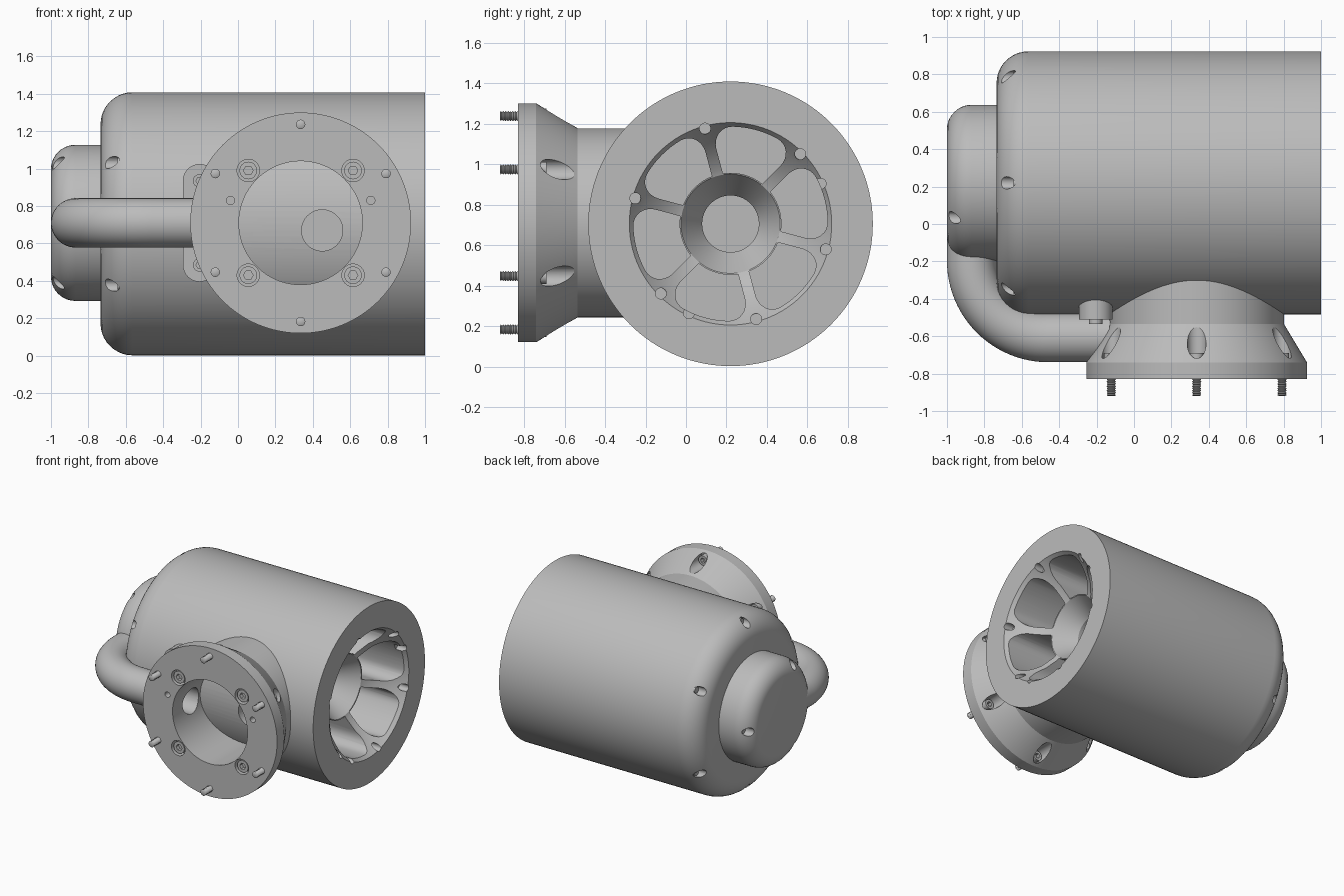
import bpy, bmesh
from math import sin, cos, pi, radians, asin

if "Cube" in bpy.data.objects:
    bpy.data.objects.remove(bpy.data.objects["Cube"])

GREY = (0.5, 0.5, 0.5, 1)
metal = bpy.data.materials.new("plain grey metal")
metal.use_nodes = True
metal.diffuse_color = GREY
metal.node_tree.nodes["Principled BSDF"].inputs["Base Color"].default_value = GREY

CY, CZ = 0.22, 0.705          # body axis, along x
MX = 0.335                    # mount axis, along y
parts = []


def finish(name, bm):
    bmesh.ops.remove_doubles(bm, verts=bm.verts, dist=1e-5)
    bmesh.ops.recalc_face_normals(bm, faces=bm.faces)
    mesh = bpy.data.meshes.new(name)
    bm.to_mesh(mesh)
    bm.free()
    mesh.materials.append(metal)
    ob = bpy.data.objects.new(name, mesh)
    bpy.context.collection.objects.link(ob)
    parts.append(ob)
    return ob


def loft(name, rings, closed=False):
    """Skin rings of points; cap the ends unless the loop is closed."""
    bm = bmesh.new()
    vs = [[bm.verts.new(p) for p in ring] for ring in rings]
    n = len(vs[0])
    pairs = list(zip(vs, vs[1:])) + ([(vs[-1], vs[0])] if closed else [])
    for a, b in pairs:
        for i in range(n):
            j = (i + 1) % n
            bm.faces.new((a[i], a[j], b[j], b[i]))
    if not closed:
        bm.faces.new(vs[0])
        bm.faces.new(vs[-1])
    return finish(name, bm)


def lathe(name, axis, centre, profile, n=96, closed=False):
    """Turn (along, radius) pairs about x at (y, z), or about y at (x, z)."""
    u, v = centre
    rings = []
    for h, r in profile:
        ring = []
        for i in range(n):
            a = 2 * pi * i / n
            p, q = u + r * cos(a), v + r * sin(a)
            ring.append((h, p, q) if axis == "x" else (p, h, q))
        rings.append(ring)
    return loft(name, rings, closed)


def rod(name, axis, centre, start, end, r, n=24):
    return lathe(name, axis, centre, [(start, r), (end, r)], n)


def polar(u, v, r, deg):
    return u + r * cos(radians(deg)), v + r * sin(radians(deg))


def cut(target, *cutters):
    for c in cutters:
        mod = target.modifiers.new("cut", "BOOLEAN")
        mod.operation, mod.solver, mod.object = "DIFFERENCE", "EXACT", c
        bpy.context.view_layer.objects.active = target
        bpy.ops.object.modifier_apply(modifier=mod.name)
        parts.remove(c)
        bpy.data.objects.remove(c)


def rounded_end(x, r, fillet, steps=10):
    """Profile of a filleted left end at x."""
    out = []
    for i in range(steps + 1):
        a = pi / 2 * i / steps
        out.append((x + fillet * (1 - sin(a)), r - fillet * (1 - cos(a))))
    return out[::-1]


def socket_head(name, axis, centre, back, front, r):
    """Cap screw head with a hexagonal socket facing 'front'."""
    head = rod(name, axis, centre, back, front, r)
    mid = (back + front) / 2
    cut(head, rod("socket", axis, centre, mid, front + (front - mid), r * 0.55, 6))


# Main body with its dished hub
body = lathe("main_body", "x", (CY, CZ),
             rounded_end(-0.735, 0.703, 0.17)[::-1][::-1] + [(1, 0.703)], 128)
cut(body, lathe("dish", "x", (CY, CZ),
                [(1.1, 0.5), (1, 0.5), (0.93, 0.45), (0.83, 0.36), (0.77, 0.27),
                 (0.76, 0.245), (0.6, 0.14), (0.35, 0.14)]))


# Six petal openings leaving spokes between them
def petal_outline(deg):
    side = []
    for r in (0.252, 0.3, 0.34):
        side.append((r, 30 - asin(0.028 / r) * 180 / pi))
    wide = 30 - asin(0.028 / 0.38) * 180 / pi
    for i in range(9):
        a = pi / 2 * i / 8
        side.append((0.38 + 0.1 * sin(a), wide - 12 * (1 - cos(a))))
    top = side[-1][1]
    outer = [(0.48, top * k / 4) for k in range(3, -4, -1)]
    inner = [(0.252, side[0][1] * k / 4) for k in range(-3, 4)]
    mirrored = [(r, -w) for r, w in reversed(side)]
    return [polar(CY, CZ, r, deg + w) for r, w in side + outer + mirrored + inner]


for k in range(6):
    outline = petal_outline(75 + 60 * k)
    cut(body, loft("petal", [[(x, y, z) for y, z in outline] for x in (0.42, 1.1)]))

# Threaded holes in the open face
for deg in [45 + 60 * k for k in range(6)] + [24, -115]:
    cut(body, rod("hole", "x", polar(CY, CZ, 0.487, deg), 0.92, 1.05, 0.027))

# Screw pockets around the rounded end
for k in range(6):
    c = polar(CY, CZ, 0.655, 90 + 60 * k)
    cut(body, rod("pocket", "x", c, -0.9, -0.62, 0.033))
    rod("body_screw", "x", c, -0.61, -0.645, 0.025)

# Port in the body wall inside the mount
cut(body, rod("port", "y", (0.45, 0.67), -0.7, -0.3, 0.11, 48))

# Rear cap with three screw pockets
cap = lathe("rear_cap", "x", (CY, CZ + 0.005),
            rounded_end(-1, 0.417, 0.13) + [(-0.7, 0.417)])
for k in range(3):
    c = polar(CY, CZ + 0.005, 0.37, 120 * k)
    cut(cap, rod("pocket", "x", c, -1.1, -0.9, 0.033))
    rod("cap_screw", "x", c, -0.89, -0.92, 0.025)

# Conical mounting flange with a wide bore
mount = lathe("mount_flange", "y", (MX, CZ + 0.005),
              [(-0.83, 0.33), (-0.83, 0.59), (-0.74, 0.59), (-0.535, 0.467),
               (-0.29, 0.467), (-0.29, 0.33)], 128, closed=True)
MZ = CZ + 0.005
cut(mount, rod("pipe_inlet", "x", (-0.605, MZ), -0.4, 0.1, 0.1, 48))

# Studs on the flange, with head pockets in the cone behind
thread = [(-0.92, 0.016)]
for i in range(8):
    thread += [(-0.915 + 0.012 * i, 0.025), (-0.909 + 0.012 * i, 0.019)]
thread.append((-0.8, 0.022))
for k in range(6):
    c = polar(MX, MZ, 0.527, 90 + 60 * k)
    cut(mount, rod("pocket", "y", c, -0.735, -0.45, 0.05, 32))
    lathe("flange_stud", "y", c, thread, 20)
    socket_head("stud_head", "y", c, -0.75, -0.69, 0.038)

# Four counterbored screws in the flange face
for k in range(4):
    c = polar(MX, MZ, 0.396, 45 + 90 * k)
    cut(mount, rod("counterbore", "y", c, -0.9, -0.77, 0.06, 32))
    socket_head("flange_screw", "y", c, -0.76, -0.82, 0.047)

# Two dowel holes
for side in (-1, 1):
    cut(mount, rod("dowel", "y", (MX + side * 0.375, MZ + 0.12), -0.9, -0.78, 0.022))

# Bent pipe from the rear cap to the mount
BEND = 0.41
path = [(-0.868, 0.1)]
for i in range(25):
    a = pi + pi / 2 * i / 24
    path.append((-0.458 + BEND * cos(a), -0.197 + BEND * sin(a)))
path.append((-0.13, -0.607))
rings = []
for i, (x, y) in enumerate(path):
    turn = pi / 2 * min(max((i - 1) / 24, 0), 1)
    ring = []
    for j in range(48):
        b = 2 * pi * j / 48
        ring.append((x - 0.132 * cos(b) * cos(turn),
                     y - 0.132 * cos(b) * sin(turn), MZ + 0.132 * sin(b)))
    rings.append(ring)
loft("bent_pipe", rings)

# Slotted clamp plate under the pipe, with an eared screw at each end
EAR = 0.09
outline = []
for i in range(34):
    a = pi * (i if i < 17 else i - 1) / 16
    lift = 0.225 if i < 17 else -0.225
    outline.append((-0.205 + EAR * cos(a), MZ + lift + EAR * sin(a)))
loft("pipe_clamp", [[(x, y, z) for x, z in outline] for y in (-0.51, -0.38)])
for side in (-1, 1):
    c = (-0.205, MZ + side * 0.225)
    socket_head("clamp_screw", "y", c, -0.5, -0.535, 0.036)

# Smooth curved faces, keeping crisp edges
bpy.ops.object.select_all(action="DESELECT")
for ob in parts:
    ob.select_set(True)
bpy.context.view_layer.objects.active = body
bpy.ops.object.shade_smooth_by_angle(angle=radians(30))
